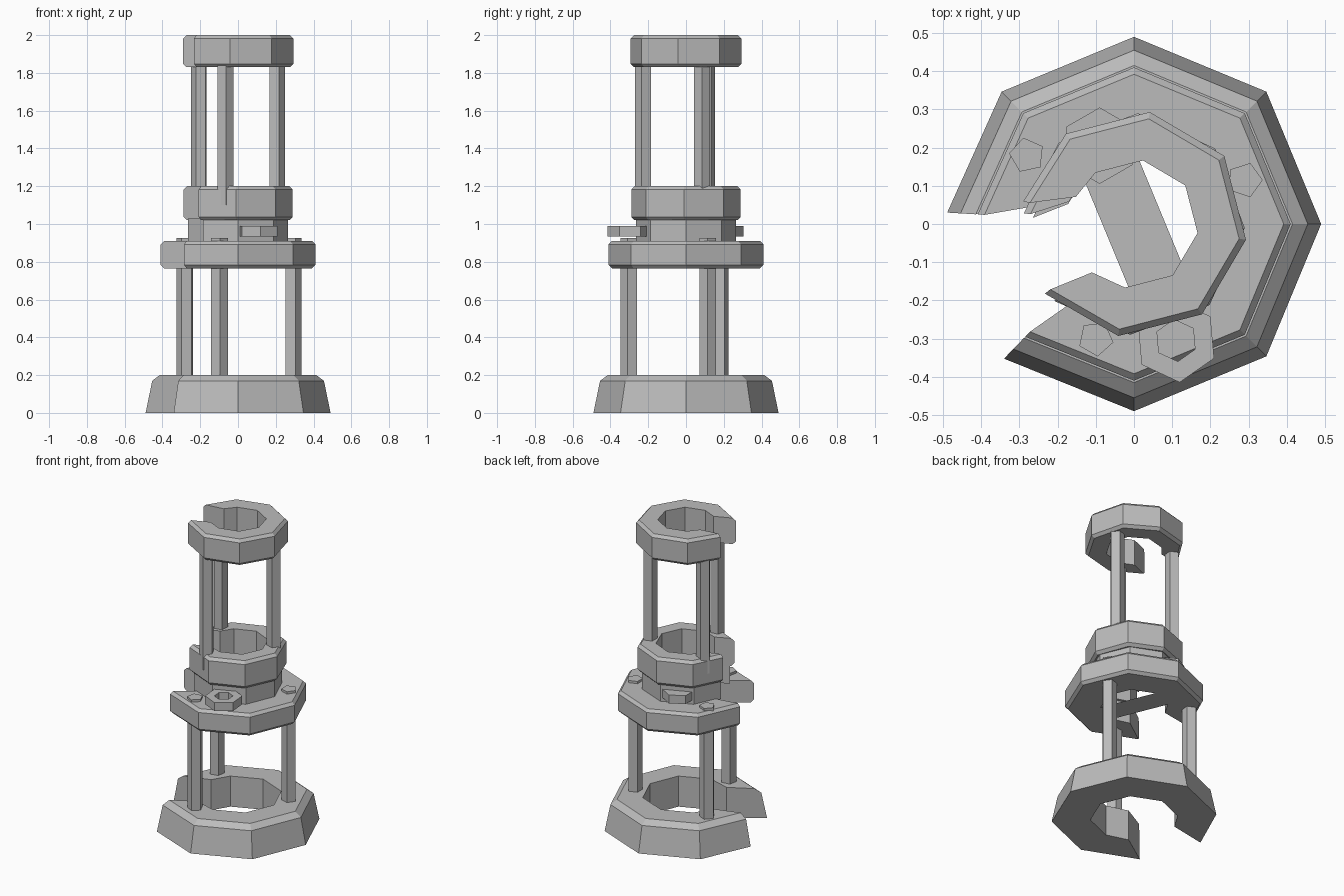
import bpy, bmesh
from math import radians, cos, sin

cube = bpy.data.objects.get("Cube")
if cube:
    bpy.data.objects.remove(cube, do_unlink=True)

grey = bpy.data.materials.new("stone grey")
grey.use_nodes = True
colour = (0.5, 0.5, 0.5, 1)
grey.diffuse_color = colour
grey.node_tree.nodes["Principled BSDF"].inputs["Base Color"].default_value = colour


def finish(name, bm):
    bmesh.ops.recalc_face_normals(bm, faces=bm.faces)
    mesh = bpy.data.meshes.new(name)
    bm.to_mesh(mesh)
    bm.free()
    mesh.materials.append(grey)
    ob = bpy.data.objects.new(name, mesh)
    bpy.context.collection.objects.link(ob)
    return ob


# Broken octagonal ring: a cross-section swept round, open on one side
CORNERS = [270 + 45 * i for i in range(6)]
OUTER = [226] + CORNERS + [536.5]
INNER = [237] + CORNERS + [523]


def broken_ring(name, outer, inner_r, turn=0):
    """outer is a list of (radius, z) from bottom to top."""
    bm = bmesh.new()
    sections = []
    for a_out, a_in in zip(OUTER, INNER):
        section = []
        rows = [(r, z, a_out) for r, z in outer]
        rows += [(inner_r, outer[-1][1], a_in), (inner_r, outer[0][1], a_in)]
        for r, z, a in rows:
            t = radians(a + turn)
            section.append(bm.verts.new((r * cos(t), r * sin(t), z)))
        sections.append(section)
    n = len(sections[0])
    for a, b in zip(sections, sections[1:]):
        for i in range(n):
            j = (i + 1) % n
            bm.faces.new((a[i], a[j], b[j], b[i]))
    bm.faces.new(sections[0])
    bm.faces.new(sections[-1])
    return finish(name, bm)


def chamfered(r, z0, z1, c=0.018):
    return [(r - c, z0), (r, z0 + c), (r, z1 - c), (r - c, z1)]


def prism(name, x, y, r, z0, z1, sides=5, turn=0, hole=0):
    """Upright prism, with an optional hole through it."""
    bm = bmesh.new()

    def loop(radius, z):
        angles = [radians(turn + 360 * i / sides) for i in range(sides)]
        return [bm.verts.new((x + radius * cos(t), y + radius * sin(t), z)) for t in angles]

    loops = [loop(r, z0), loop(r, z1)]
    if hole:
        loops += [loop(hole, z1), loop(hole, z0)]
        loops.append(loops[0])
    else:
        bm.faces.new(loops[0])
        bm.faces.new(loops[1])
    for a, b in zip(loops, loops[1:]):
        for i in range(sides):
            j = (i + 1) % sides
            bm.faces.new((a[i], a[j], b[j], b[i]))
    return finish(name, bm)


# Rings from the ground up
broken_ring("base_ring", [(0.49, 0), (0.455, 0.17), (0.415, 0.2)], 0.26)
broken_ring("middle_plate", chamfered(0.41, 0.765, 0.91), 0.2)
broken_ring("collar", [(0.265, 0.9), (0.265, 1.03)], 0.18)
broken_ring("waist_ring", chamfered(0.29, 1.02, 1.2), 0.18, -2)
broken_ring("top_ring", chamfered(0.296, 1.83, 2.0), 0.168, -8)

# Posts, the lower ones poking through the plate
for i, (x, y) in enumerate([(0.29, 0.115), (-0.28, 0.18), (-0.1, -0.3)]):
    prism(f"lower_post_{i + 1}", x, y, 0.047, 0.15, 0.925, turn=30 * i)
for i, (x, y) in enumerate([(0.203, 0.085), (-0.205, 0.11), (-0.068, -0.225)]):
    prism(f"upper_post_{i + 1}", x, y, 0.045, 1.1, 1.9, turn=30 * i)

# Lugs on the side of the collar
prism("front_lug", 0.11, -0.305, 0.11, 0.935, 0.99, 6, 35, hole=0.055)
prism("back_lug", -0.09, 0.205, 0.1, 0.935, 0.99, 6, 30)

# Flat web across the hole of the plate
bm = bmesh.new()
bm.faces.new([bm.verts.new((0.2 * cos(radians(a)), 0.2 * sin(radians(a)), 0.767))
              for a in (90, 135, 270, 315)])
finish("web", bm)
